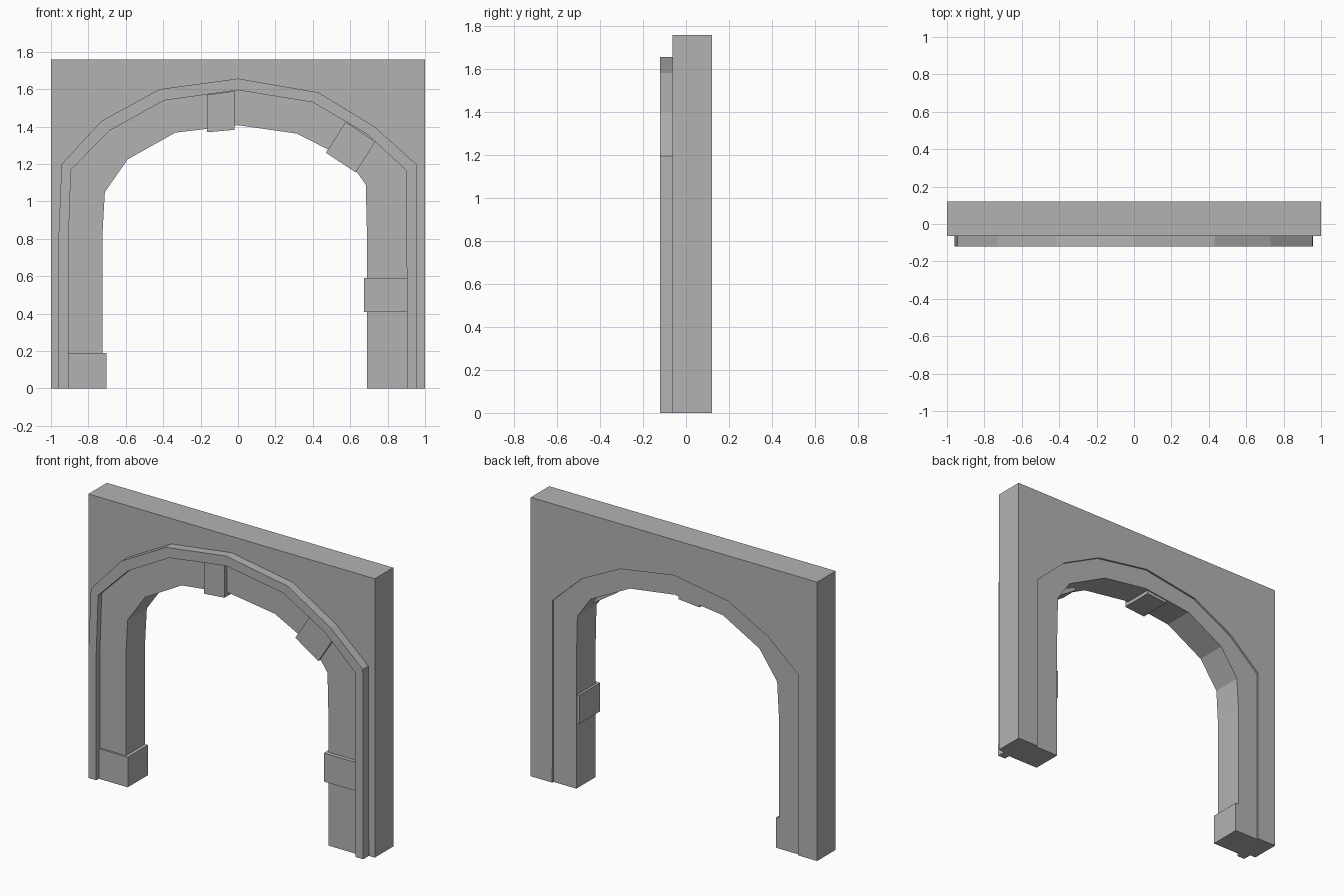
import bpy, bmesh

if "Cube" in bpy.data.objects:
    bpy.data.objects.remove(bpy.data.objects["Cube"])

# Dark grey stone
stone = bpy.data.materials.new("stone_grey")
stone.diffuse_color = (.45, .45, .45, 1)
stone.use_nodes = True
stone.node_tree.nodes["Principled BSDF"].inputs["Base Color"].default_value = stone.diffuse_color


def prism(name, outline, y_front, y_back):
    """Extrude a closed x-z outline between two depths."""
    bm = bmesh.new()
    face = bm.faces.new([bm.verts.new((x, y_front, z)) for x, z in outline])
    ext = bmesh.ops.extrude_face_region(bm, geom=[face])
    moved = [g for g in ext["geom"] if isinstance(g, bmesh.types.BMVert)]
    bmesh.ops.translate(bm, verts=moved, vec=(0, y_back - y_front, 0))
    bmesh.ops.recalc_face_normals(bm, faces=bm.faces)
    mesh = bpy.data.meshes.new(name)
    bm.to_mesh(mesh)
    bm.free()
    mesh.materials.append(stone)
    ob = bpy.data.objects.new(name, mesh)
    bpy.context.collection.objects.link(ob)
    return ob


def band(name, outer, inner, y_front, y_back):
    """Arch-shaped band between two open paths running left to right."""
    return prism(name, outer + inner[::-1], y_front, y_back)


# Paths across the arch, from the left foot to the right foot
wall_edge = [(-1, 0), (-1, 1.76), (1, 1.76), (1, 0)]
wall_opening = [(-.867, 0), (-.867, 1.14), (-.655, 1.325), (-.375, 1.473), (0, 1.535),
                (.375, 1.475), (.645, 1.34), (.848, 1.15), (.85, 0)]
trim_outer = [(-.96, 0), (-.96, .8), (-.943, 1.2), (-.73, 1.43), (-.42, 1.6), (0, 1.657),
              (.43, 1.583), (.73, 1.4), (.955, 1.197), (.958, 0)]
trim_inner = [(-.906, 0), (-.906, .8), (-.893, 1.17), (-.685, 1.38), (-.395, 1.54), (0, 1.595),
              (.4, 1.53), (.69, 1.36), (.9, 1.165), (.905, 0)]
lining_inner = [(-.725, 0), (-.725, .82), (-.712, 1.05), (-.59, 1.225), (-.335, 1.368),
                (0, 1.408), (.315, 1.363), (.59, 1.222), (.683, 1.09),
                (.69, .8), (.69, 0)]

# Wall slab, raised front trim and the stone lining
band("wall", wall_edge, wall_opening, -.064, .12)
band("front_trim", trim_outer, trim_inner, -.12, -.05)
band("arch_lining", trim_inner, lining_inner, -.083, .108)

# Individual stones standing slightly proud of the lining: outline, front, back
stones = {
    "base_stone": ([(-.905, 0), (-.703, 0), (-.703, .19), (-.905, .19)], -.095, .107),
    "side_stone": ([(.675, .41), (.905, .41), (.905, .59), (.675, .59)], -.108, .1),
    "top_stone": ([(-.165, 1.37), (-.02, 1.383), (-.02, 1.59), (-.165, 1.57)], -.105, .102),
    "corner_stone": ([(.47, 1.26), (.63, 1.155), (.735, 1.32), (.575, 1.425)], -.1, .02),
}
for name, (outline, front, back) in stones.items():
    prism(name, outline, front, back)
